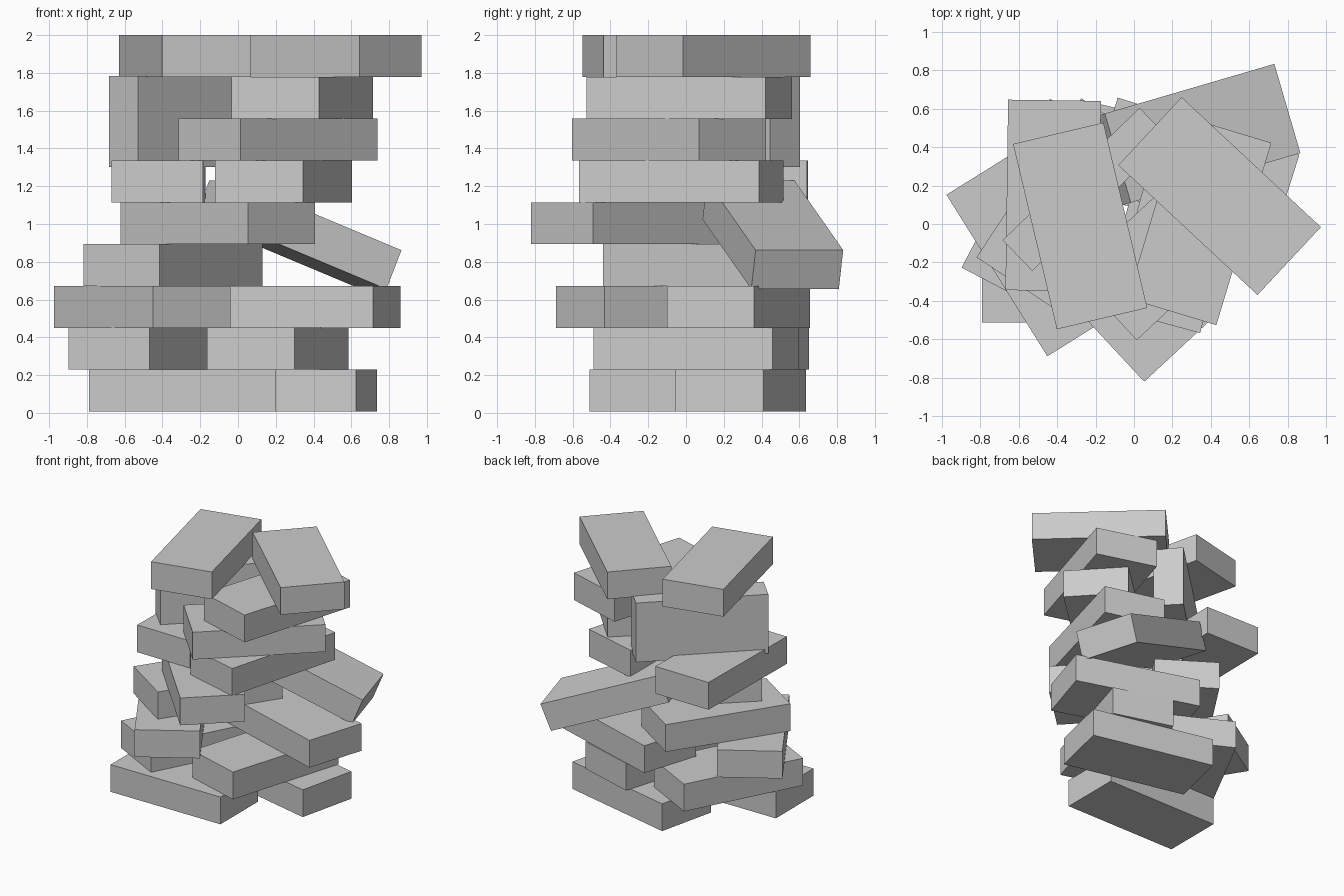
import bpy
from math import radians, atan
from mathutils import Matrix

cube = bpy.data.objects.get("Cube")
if cube:
    bpy.data.objects.remove(cube, do_unlink=True)

LENGTH, WIDTH, HEIGHT = 0.99, 0.483, 0.222
BASE = 0.008

# One plain grey for every brick
grey = bpy.data.materials.new("plain_grey")
grey.use_nodes = True
colour = (0.6, 0.6, 0.6, 1)
grey.diffuse_color = colour
grey.node_tree.nodes["Principled BSDF"].inputs["Base Color"].default_value = colour


def brick(name, x, y, z, turn, pitch=0, roll=0):
    """Add a brick: rolled about its length, pitched, then turned about z."""
    bpy.ops.mesh.primitive_cube_add(size=1)
    ob = bpy.context.object
    ob.name = name
    rot = (Matrix.Rotation(radians(turn), 4, 'Z')
           @ Matrix.Rotation(radians(pitch), 4, 'Y')
           @ Matrix.Rotation(radians(roll), 4, 'X'))
    ob.matrix_world = (Matrix.Translation((x, y, z)) @ rot
                       @ Matrix.Diagonal((LENGTH, WIDTH, HEIGHT, 1)))
    ob.data.materials.append(grey)
    return ob


# Flat bricks per course, bottom to top: centre x, centre y, turn in degrees
courses = [
    [(-0.295, -0.27, 0), (0.198, 0.288, -13.1)],
    [(-0.453, 0.10, 62.4), (0.21, 0.053, 73.2)],
    [(-0.508, -0.14, -58), (0.315, 0.278, -17.5)],
    [(-0.345, 0.107, 56.6)],
    [(-0.107, -0.293, -47.1)],
    [(-0.42, 0.148, 89.2), (0.241, -0.026, 74.7)],
    [(0.212, -0.09, 42.9)],
    [(0.34, 0.018, 73.2)],
    [(-0.28, -0.01, -76.7), (0.445, 0.145, -43)],
]
for level, bricks in enumerate(courses):
    z = BASE + (level + 0.5) * (2 - BASE) / len(courses)
    for side, (x, y, turn) in enumerate(bricks):
        brick(f"course_{level + 1}_brick_{side + 1}", x, y, z, turn)

# Slipped brick sloping down to one side
brick("slipped_brick", 0.317, 0.46, 0.943, 16.3, pitch=21.9)

# Brick standing on its long edge
brick("standing_brick", -0.25, 0.18, 1.543, 44, roll=90)
